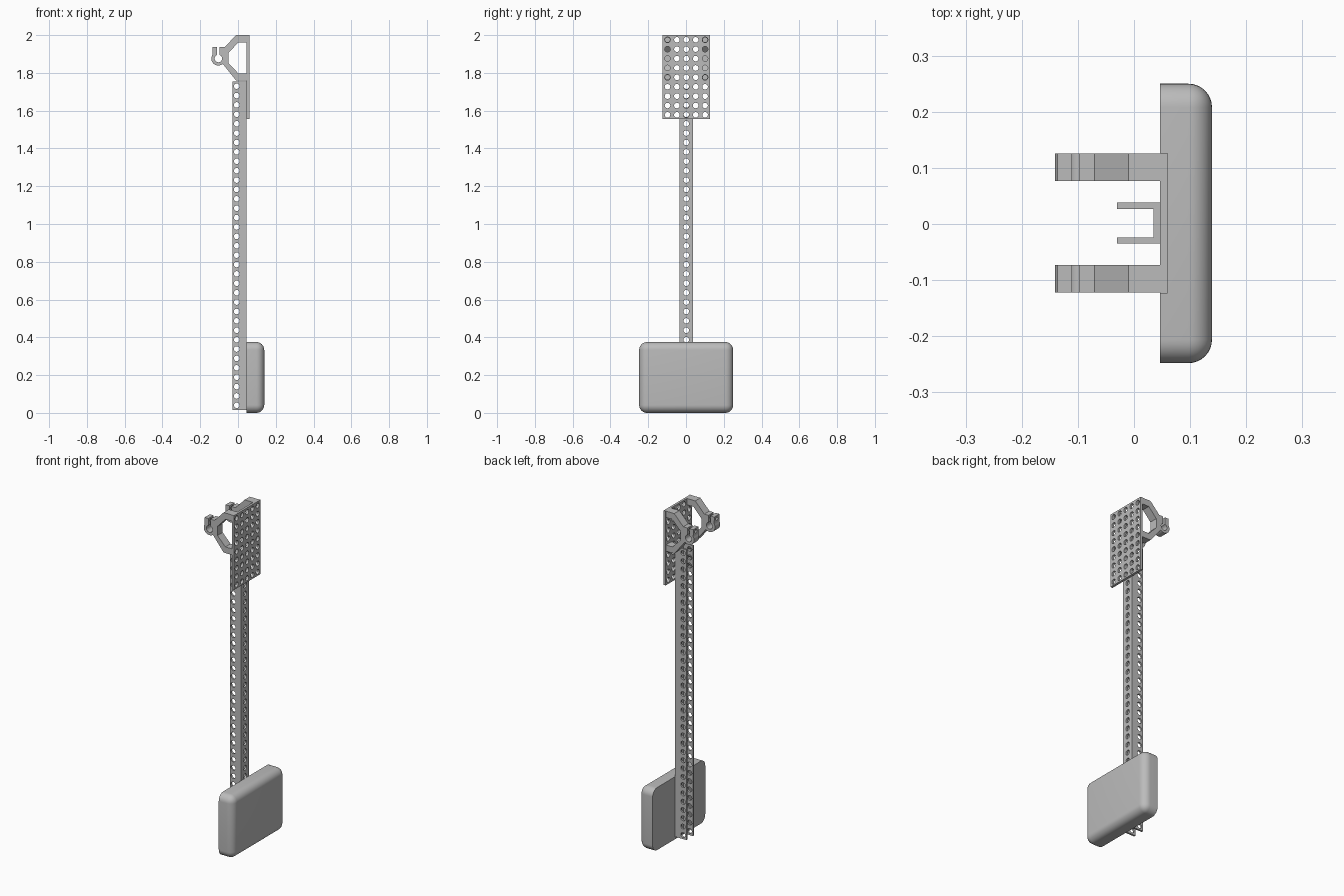
import bpy, bmesh
from math import cos, sin, pi, radians
from mathutils import Matrix, Vector

if "Cube" in bpy.data.objects:
    bpy.data.objects.remove(bpy.data.objects["Cube"])

# One plain grey for everything
grey = bpy.data.materials.new("plain grey")
grey.use_nodes = True
colour = (0.5, 0.5, 0.5, 1)
grey.diffuse_color = colour
grey.node_tree.nodes["Principled BSDF"].inputs["Base Color"].default_value = colour

MID_Y = 0.0015      # symmetry plane of the frame
PITCH = 0.0497      # spacing of the hole grid
HOLE = 0.0148       # hole radius
WEB_X = 0.046       # outer face of the channel


def add_object(name, mesh):
    ob = bpy.data.objects.new(name, mesh)
    bpy.context.collection.objects.link(ob)
    if not mesh.materials:
        mesh.materials.append(grey)
    return ob


def smooth(ob, angle=30):
    bpy.ops.object.select_all(action="DESELECT")
    ob.select_set(True)
    bpy.context.view_layer.objects.active = ob
    bpy.ops.object.shade_smooth_by_angle(angle=radians(angle))


def arc(cx, cy, r, start, end, n):
    return [(cx + r * cos(start + (end - start) * i / n),
             cy + r * sin(start + (end - start) * i / n)) for i in range(n + 1)]


def box_outline(u0, u1, v0, v1):
    return [(u0, v0), (u1, v0), (u1, v1), (u0, v1)]


def panel(name, outline, holes, axis, low, high):
    """Extrude a flat outline with round holes along x or y."""
    curve = bpy.data.curves.new(name, "CURVE")
    curve.dimensions, curve.fill_mode = "2D", "BOTH"
    curve.extrude = (high - low) / 2
    loops = [outline] + [arc(u, v, HOLE, 0, 2 * pi, 20)[:-1] for u, v in holes]
    for loop in loops:
        s = curve.splines.new("POLY")
        s.points.add(len(loop) - 1)
        for p, (u, v) in zip(s.points, loop):
            p.co = (u, v, 0, 1)
        s.use_cyclic_u = True
    temp = bpy.data.objects.new(name, curve)
    mesh = bpy.data.meshes.new_from_object(temp)
    bpy.data.objects.remove(temp)
    bpy.data.curves.remove(curve)
    mid = (low + high) / 2
    if axis == "x":
        m = Matrix(((0, 0, 1, mid), (1, 0, 0, 0), (0, 1, 0, 0), (0, 0, 0, 1)))
    else:
        m = Matrix(((1, 0, 0, 0), (0, 0, -1, mid), (0, 1, 0, 0), (0, 0, 0, 1)))
    bm = bmesh.new()
    bm.from_mesh(mesh)
    bm.transform(m)
    bmesh.ops.remove_doubles(bm, verts=bm.verts, dist=1e-5)
    bmesh.ops.recalc_face_normals(bm, faces=bm.faces)
    bm.to_mesh(mesh)
    bm.free()
    mesh.name = name
    return add_object(name, mesh)


def drill(ob, r, x0, x1, y, z):
    """Cut a round hole running along x."""
    bm = bmesh.new()
    m = Matrix.Translation(((x0 + x1) / 2, y, z)) @ Matrix.Rotation(pi / 2, 4, "Y")
    bmesh.ops.create_cone(bm, cap_ends=True, segments=20, radius1=r, radius2=r,
                          depth=x1 - x0, matrix=m)
    mesh = bpy.data.meshes.new("drill")
    bm.to_mesh(mesh)
    bm.free()
    cutter = add_object("drill", mesh)
    cutter.hide_render = True
    mod = ob.modifiers.new("hole", "BOOLEAN")
    mod.operation, mod.solver, mod.object = "DIFFERENCE", "EXACT", cutter
    bpy.context.view_layer.objects.active = ob
    bpy.ops.object.modifier_apply(modifier=mod.name)
    bpy.data.objects.remove(cutter)


# Upright channel: a web and two flanges, all perforated
z0, z1 = 0.015, 1.755
rows = [z0 + PITCH * (i + 0.5) for i in range(35)]
half = 0.0365
wall = 0.011
smooth(panel("channel_web", box_outline(MID_Y - half, MID_Y + half, z0, z1),
             [(MID_Y, z) for z in rows], "x", WEB_X - wall, WEB_X))
for name, side in (("left_flange", 1), ("right_flange", -1)):
    a, b = sorted((MID_Y + side * half, MID_Y + side * (half - wall)))
    smooth(panel(name, box_outline(-0.03, WEB_X - wall, z0, z1),
                 [(-0.007, z) for z in rows], "y", a, b))

# Perforated mounting plate at the top
top = 2.0
plate_holes = [(MID_Y + PITCH * c, top - PITCH * (r + 0.5))
               for c in range(-2, 3) for r in range(9)]
smooth(panel("mounting_plate",
             box_outline(MID_Y - 0.125, MID_Y + 0.125, top - 9 * PITCH + 0.002, top),
             plate_holes, "x", WEB_X, WEB_X + 0.014))

# Two split-ring clamps on open brackets
cx, cz, ring, bore, slot = -0.104, 1.876, 0.037, 0.020, 0.0065
lug_top = 1.937
gap = 0.33          # half angle of the slot at the bore
profile = (
    [(WEB_X, top), (-0.010, top), (-0.070, lug_top), (cx + slot, lug_top)]
    + arc(cx, cz, bore, pi / 2 - gap, -3 * pi / 2 + gap, 24)
    + [(cx - slot, lug_top), (cx - 0.032, lug_top)]
    + arc(cx, cz, ring, pi * 0.83, pi * 1.72, 16)
    + [(-0.010, 1.76), (WEB_X, 1.76), (WEB_X, 1.797), (0.002, 1.797),
       (-0.050, 1.851), (-0.050, 1.906), (0.002, 1.962), (WEB_X, 1.962)])
for name, side in (("left_clamp", 1), ("right_clamp", -1)):
    y = MID_Y + side * 2 * PITCH
    clamp = panel(name, profile, [], "y", y - 0.0245, y + 0.0245)
    drill(clamp, 0.010, -0.16, -0.072, y, 1.918)
    for z in (top - PITCH / 2, top - PITCH * 4.5):
        drill(clamp, 0.0125, 0.012, 0.06, y, z)
    smooth(clamp)

# Rounded foot pad: flat against the channel, soft everywhere else
bm = bmesh.new()
bmesh.ops.create_cube(bm, size=1, matrix=Matrix.Translation((0.0925, 0.001, 0.1875))
                      @ Matrix.Diagonal(Vector((0.093, 0.498, 0.375, 1))))
soft = [e for e in bm.edges if max(v.co.x for v in e.verts) > 0.1]
bmesh.ops.bevel(bm, geom=soft, offset=0.042, segments=8, profile=0.5, affect="EDGES")
bmesh.ops.recalc_face_normals(bm, faces=bm.faces)
pad_mesh = bpy.data.meshes.new("foot_pad")
bm.to_mesh(pad_mesh)
bm.free()
smooth(add_object("foot_pad", pad_mesh), 40)
